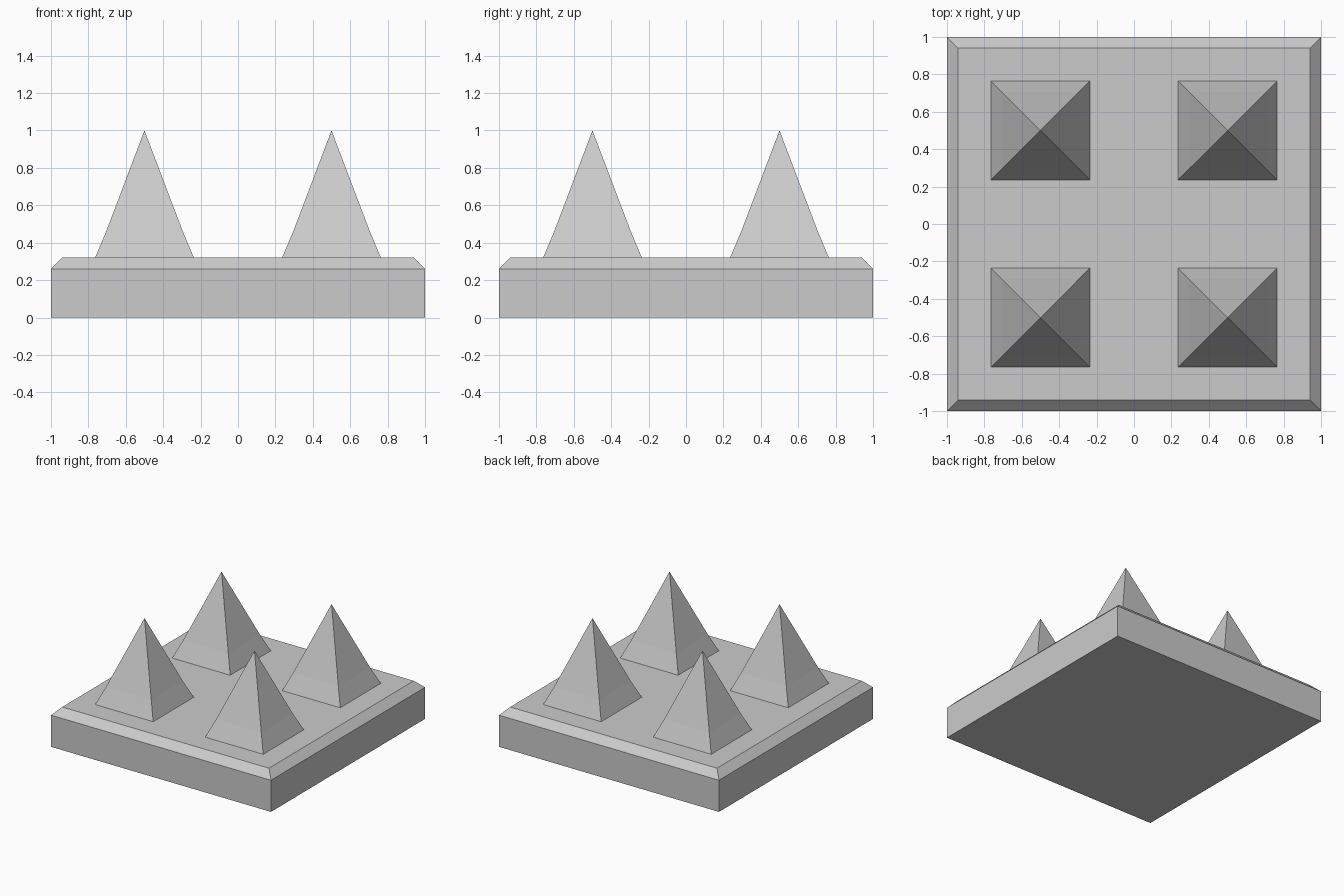
import bpy, bmesh

if "Cube" in bpy.data.objects:
    bpy.data.objects.remove(bpy.data.objects["Cube"])


def square_loft(name, rings, location=(0, 0, 0), cap_bottom=True):
    """Stack square rings (half_width, z); a zero half_width makes an apex."""
    bm = bmesh.new()
    loops = []
    for h, z in rings:
        corners = [(-h, -h), (h, -h), (h, h), (-h, h)]
        loops.append([bm.verts.new((x, y, z)) for x, y in corners])
    for low, high in zip(loops, loops[1:]):
        for i in range(4):
            j = (i + 1) % 4
            bm.faces.new((low[i], low[j], high[j], high[i]))
    if cap_bottom:
        bm.faces.new(loops[0][::-1])
    if rings[-1][0] > 0:
        bm.faces.new(loops[-1])
    bmesh.ops.remove_doubles(bm, verts=bm.verts, dist=1e-5)
    mesh = bpy.data.meshes.new(name)
    bm.to_mesh(mesh)
    bm.free()
    obj = bpy.data.objects.new(name, mesh)
    obj.location = location
    bpy.context.collection.objects.link(obj)
    return obj


# Base slab with chamfered top edge
square_loft("base_plate", [(1.0, 0), (1.0, 0.26), (0.94, 0.32)])

# Four slightly flared spikes, one per quadrant
for x in (-0.5, 0.5):
    for y in (-0.5, 0.5):
        square_loft("spike", [(0.264, 0.32), (0.205, 0.46), (0, 1.0)],
                    (x, y, 0), cap_bottom=False)
